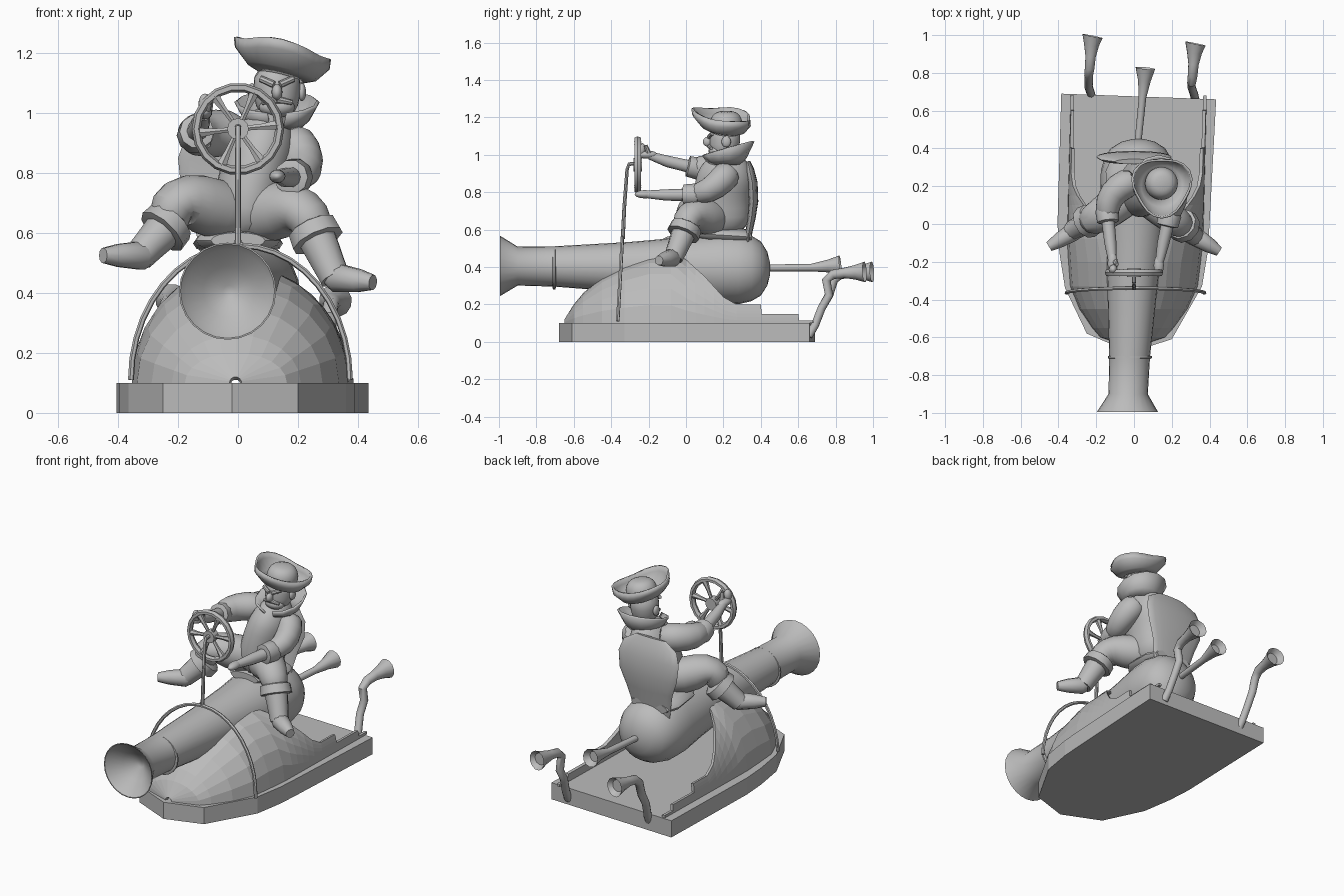
import bpy, bmesh, math
from mathutils import Vector

old = bpy.data.objects.get("Cube")
if old:
    bpy.data.objects.remove(old)

grey = bpy.data.materials.new("plain_grey")
grey.use_nodes = True
grey.diffuse_color = (0.5, 0.5, 0.5, 1)
grey.node_tree.nodes["Principled BSDF"].inputs["Base Color"].default_value = (0.5, 0.5, 0.5, 1)


def finish(ob, smooth=40):
    ob.data.materials.append(grey)
    if smooth:
        bpy.ops.object.select_all(action='DESELECT')
        ob.select_set(True)
        bpy.context.view_layer.objects.active = ob
        bpy.ops.object.shade_smooth_by_angle(angle=math.radians(smooth))
    return ob


def from_bmesh(name, bm, smooth=40):
    bmesh.ops.recalc_face_normals(bm, faces=bm.faces)
    mesh = bpy.data.meshes.new(name)
    bm.to_mesh(mesh)
    bm.free()
    ob = bpy.data.objects.new(name, mesh)
    bpy.context.collection.objects.link(ob)
    return finish(ob, smooth)


def tube(name, pts, sides=12, flat=1, axis=None, soft=False, smooth=40):
    """Loft rings through (x, y, z, radius) points; flat squashes the depth."""
    bm = bmesh.new()
    pos = [Vector(p[:3]) for p in pts]
    rings, prev, quat = [], None, None
    for i, p in enumerate(pts):
        t = Vector(axis) if axis else pos[min(i + 1, len(pos) - 1)] - pos[max(i - 1, 0)]
        t.normalize()
        if prev is None:
            quat = t.to_track_quat('Z', 'Y')
        else:
            if t.dot(prev) < 0:
                t = -t
            quat = prev.rotation_difference(t) @ quat
        prev = t
        ring = []
        for k in range(sides):
            a = math.tau * k / sides
            ring.append(bm.verts.new(pos[i] + quat @ Vector((p[3] * math.cos(a), flat * p[3] * math.sin(a), 0))))
        rings.append(ring)
    for r, s in zip(rings, rings[1:]):
        for k in range(sides):
            n = (k + 1) % sides
            bm.faces.new((r[k], r[n], s[n], s[k]))
    bm.faces.new(rings[0])
    bm.faces.new(rings[-1])
    ob = from_bmesh(name, bm, 60 if soft else smooth)
    if soft:
        ob.modifiers.new("round", 'SUBSURF').levels = 1
    return ob


def ball(name, loc, size, rot=(0, 0, 0)):
    bpy.ops.mesh.primitive_uv_sphere_add(segments=16, ring_count=10, radius=1, location=loc, rotation=rot)
    ob = bpy.context.object
    ob.name, ob.scale = name, size
    return finish(ob, 60)


def lerp(table, y):
    for (a, va), (b, vb) in zip(table, table[1:]):
        if y <= b:
            return va + (vb - va) * (y - a) / (b - a)
    return table[-1][1]


# Flat hull plate
outline = [(-.385, .69), (-.405, 0), (-.395, -.15), (-.365, -.34), (-.25, -.58), (-.02, -.68),
           (.2, -.61), (.36, -.33), (.39, -.15), (.40, 0), (.435, .66)]
bm = bmesh.new()
base = bm.faces.new([bm.verts.new((x, y, 0)) for x, y in outline])
up = bmesh.ops.extrude_face_region(bm, geom=[base])
bmesh.ops.translate(bm, vec=(0, 0, .1), verts=[v for v in up["geom"] if isinstance(v, bmesh.types.BMVert)])
from_bmesh("hull_plate", bm, 0)

# Faceted bow cowl, open at the back, with stepped side walls
width = [(-.65, .02), (-.6, .17), (-.5, .26), (-.35, .335), (-.1, .36), (.7, .36)]
height = [(-.65, .02), (-.6, .1), (-.55, .16), (-.45, .25), (-.33, .32), (-.2, .37), (-.08, .39), (.7, .4)]
cut = [(-.1, .4), (0, .34), (.1, .25), (.2, .14), (.27, .1), (.4, .1), (.405, .05), (.6, .05), (.605, .015), (.68, .015)]
stations = [-.65, -.6, -.55, -.45, -.33, -.2, -.08, 0, .05, .1, .15, .2, .27, .4, .405, .6, .605, .68]
bm = bmesh.new()
for side in (-1, 1):
    rows = []
    for y in stations:
        w, h = lerp(width, y), lerp(height, y)
        top = math.pi / 2 if y < -.1 else math.asin(min(1, lerp(cut, y) / h))
        rows.append([bm.verts.new((.008 + .025 * y + side * w * math.cos(top * k / 6), y,
                                   .1 + h * math.sin(top * k / 6))) for k in range(7)])
    for r, s in zip(rows, rows[1:]):
        for k in range(6):
            bm.faces.new((r[k], r[k + 1], s[k + 1], s[k]))
bmesh.ops.remove_doubles(bm, verts=bm.verts, dist=.0005)
cowl = from_bmesh("bow_cowl", bm, 0)
wall = cowl.modifiers.new("wall", 'SOLIDIFY')
wall.thickness, wall.offset = .018, -1

# Cannon body with bell muzzle and round breech
barrel = [(-.88, .02), (-.93, .085), (-.975, .14), (-.995, .157), (-.995, .162), (-.9, .104), (-.7, .108),
          (-.3, .135), (0, .165), (.18, .19), (.28, .192), (.35, .175), (.4, .145), (.435, .09), (.45, .03)]
tube("cannon", [(.005 + .04 * y, y, .396 - .01 * y, r) for y, r in barrel], 24, axis=(0, 1, 0))
tube("cannon_ring", [(-.022, y, .395, r) for y, r in ((-.715, .105), (-.71, .116), (-.7, .116), (-.695, .105))],
     24, axis=(0, 1, 0))

# Breech pipe and two stern exhausts
tube("breech_pipe", [(.02, .42, .395, .018), (.045, .67, .397, .02), (.055, .76, .405, .034),
                     (.06, .825, .41, .052), (.058, .79, .408, .03)])
for name, x, end in (("right_exhaust", -.24, .995), ("left_exhaust", .305, .955)):
    tube(name, [(x + .02, .655, .03, .022), (x + .012, .69, .09, .022), (x, .725, .18, .022),
                (x, .765, .25, .023), (x, end - .205, .33, .024), (x + .005, end - .17, .36, .026),
                (x + .01, end - .11, .368, .028), (x + .015, end - .05, .372, .04),
                (x + .02, end, .374, .056), (x + .019, end - .03, .373, .035)])

# Hoop over the cannon, steering column and wheel
hoop = [math.pi * k / 20 for k in range(21)]
tube("hoop", [(.008 + .365 * math.cos(a), -.365 + .025 * math.sin(a), .11 + .448 * math.sin(a), .01) for a in hoop], 6)
tube("steering_column", [(0, -.338, .55, .011), (0, -.33, .72, .01), (0, -.315, .92, .009),
                         (0, -.305, .95, .01), (0, -.25, .955, .012)], 8)
WHEEL = Vector((0, -.258, .947))
bpy.ops.mesh.primitive_torus_add(major_radius=.139, minor_radius=.015, major_segments=18, minor_segments=6,
                                 location=WHEEL, rotation=(math.pi / 2, 0, 0))
rim = bpy.context.object
rim.name, rim.scale = "wheel_rim", (1, 1, 1.4)
finish(rim, 30)
tube("wheel_hub", [(0, -.28, .947, .036), (0, -.235, .947, .036)], 12)
for k in range(6):
    a = math.tau * k / 6 + .1
    d = Vector((math.cos(a), 0, math.sin(a)))
    tube("wheel_spoke", [(*(WHEEL + d * r), s) for r, s in ((.02, .009), (.08, .011), (.135, .019))], 6)

# Seat with a pear shaped backrest
tube("seat", [(0, .06, .575, .09), (0, .12, .575, .14), (0, .28, .565, .15), (0, .35, .56, .12)], 16, .3)
tube("backrest", [(0, .325, .5, .12), (0, .335, .58, .135), (0, .35, .66, .155), (0, .36, .75, .19),
                  (0, .355, .85, .2), (0, .34, .92, .175), (0, .33, .965, .1)], 20, .14)

# Rider's coat and breeches
tube("torso", [(.02, .19, .58, .14), (.03, .19, .68, .165), (.05, .19, .79, .155), (.08, .21, .88, .16),
               (.1, .225, .95, .13), (.12, .23, 1.02, .06)], 14, .75, soft=True)
tube("right_leg", [(.06, .2, .66, .09), (-.08, .12, .675, .11), (-.18, .04, .72, .095),
                   (-.225, .02, .7, .085), (-.235, .02, .6, .065)], soft=True)
tube("left_leg", [(-.02, .2, .66, .09), (.11, .12, .665, .11), (.19, .04, .69, .09),
                  (.24, .0, .66, .08), (.265, -.01, .57, .065)], soft=True)

# Boots with turned down cuffs
for name, cuff, ankle, heel, toe in (
        ("right", (-.235, .02, .625), (-.3, -.02, .555), (-.32, -.04, .525), (-.45, -.12, .525)),
        ("left", (.255, -.005, .6), (.305, -.05, .49), (.33, -.07, .45), (.45, -.145, .435))):
    c, n, h, t = map(Vector, (cuff, ankle, heel, toe))
    d = (n - c).normalized()
    tube(name + "_boot_cuff", [(*(c - d * .03), .065), (*(c - d * .02), .085), (*(c + d * .03), .09),
                               (*(c + d * .035), .06)], 10)
    tube(name + "_boot_shaft", [(*c, .068), (*n, .056), (*(n + d * .05), .052)], 10)
    tube(name + "_boot_foot", [(*(h - (t - h) * .2), .035), (*h, .05), (*h.lerp(t, .6), .04), (*t, .026)], 10)

# Arms reaching to the wheel
tube("right_sleeve", [(.02, .24, .93, .08), (-.08, .2, .935, .085), (-.145, .12, .925, .075), (-.14, .02, .935, .06)], soft=True)
tube("left_sleeve", [(.16, .24, .92, .08), (.21, .2, .87, .08), (.225, .12, .8, .07), (.175, .02, .785, .052)], soft=True)
for name, a, b, c in (("right", (-.143, .07, .925), (-.125, -.1, .965), (-.11, -.235, 1.01)),
                      ("left", (.19, .05, .787), (.155, -.1, .785), (.125, -.25, .79))):
    a, b, c = map(Vector, (a, b, c))
    d = (b - a).normalized()
    tube(name + "_cuff", [(*(a - d * .02), .055), (*a, .062), (*(a + d * .06), .058), (*(a + d * .065), .04)], 10)
    tube(name + "_forearm", [(*a, .036), (*b, .032), (*b.lerp(c, .7), .022)], 10)
    ball(name + "_hand", b.lerp(c, .8), (.027, .055, .022))
ball("right_fingers", (-.11, -.24, 1.03), (.022, .025, .035))
tube("right_thumb", [(-.1, -.2, 1.01, .015), (-.09, -.215, 1.05, .01)], 8)

# Head, face and standing collar
tube("head", [(.13, .2, .99, .05), (.13, .2, 1.02, .075), (.13, .21, 1.08, .082), (.13, .21, 1.16, .08)], 14, 1.05, soft=True)
ball("jaw", (.13, .165, 1.02), (.06, .045, .035))
ball("nose", (.13, .115, 1.07), (.018, .025, .026))
for s in (-1, 1):
    tube("brow", [(.13 + s * .01, .123, 1.095, .012), (.13 + s * .055, .14, 1.115, .011)], 8)
    tube("moustache", [(.13, .125, 1.045, .013), (.13 + s * .05, .135, 1.035, .008)], 8)
    ball("ear", (.13 + s * .083, .215, 1.07), (.014, .025, .03))
bm = bmesh.new()
rows = []
for k in range(13):
    a = math.pi * (-.42 + 1.84 * k / 12)
    back = .5 + .5 * math.sin(a)
    rows.append([bm.verts.new((.13 + r * math.cos(a), .215 + r * math.sin(a), z))
                 for r, z in ((.07, .955), (.1, .97 + .02 * back), (.125 + .015 * back, 1.0 + .075 * back))])
for r, s in zip(rows, rows[1:]):
    for k in range(2):
        bm.faces.new((r[k], s[k], s[k + 1], r[k + 1]))
collar = from_bmesh("collar", bm, 60)
collar.modifiers.new("cloth", 'SOLIDIFY').thickness = .012

# Cocked hat: low crown inside a wavy upturned brim
tube("hat_crown", [(.145, .215, 1.12, .088), (.145, .215, 1.17, .092), (.148, .215, 1.215, .078),
                   (.15, .215, 1.235, .04)], 16, soft=True)
bm = bmesh.new()
rows = []
for k in range(24):
    a = math.tau * k / 24
    c, s = math.cos(a), math.sin(a)
    wave = .5 + .5 * math.cos(3 * (a + math.pi / 2))
    rows.append([bm.verts.new((.148 + r * c, .2 + r * s, 1.135 + z - .25 * r * c - .14 * r * s))
                 for r, z in ((.07, -.005), (.11, .012), (.135 + .02 * wave, .045 + .015 * wave),
                              (.13 + .03 * wave, .075 + .015 * wave))])
for k in range(24):
    r, s = rows[k], rows[(k + 1) % 24]
    for j in range(3):
        bm.faces.new((r[j], s[j], s[j + 1], r[j + 1]))
brim = from_bmesh("hat_brim", bm, 60)
brim.modifiers.new("felt", 'SOLIDIFY').thickness = .012
